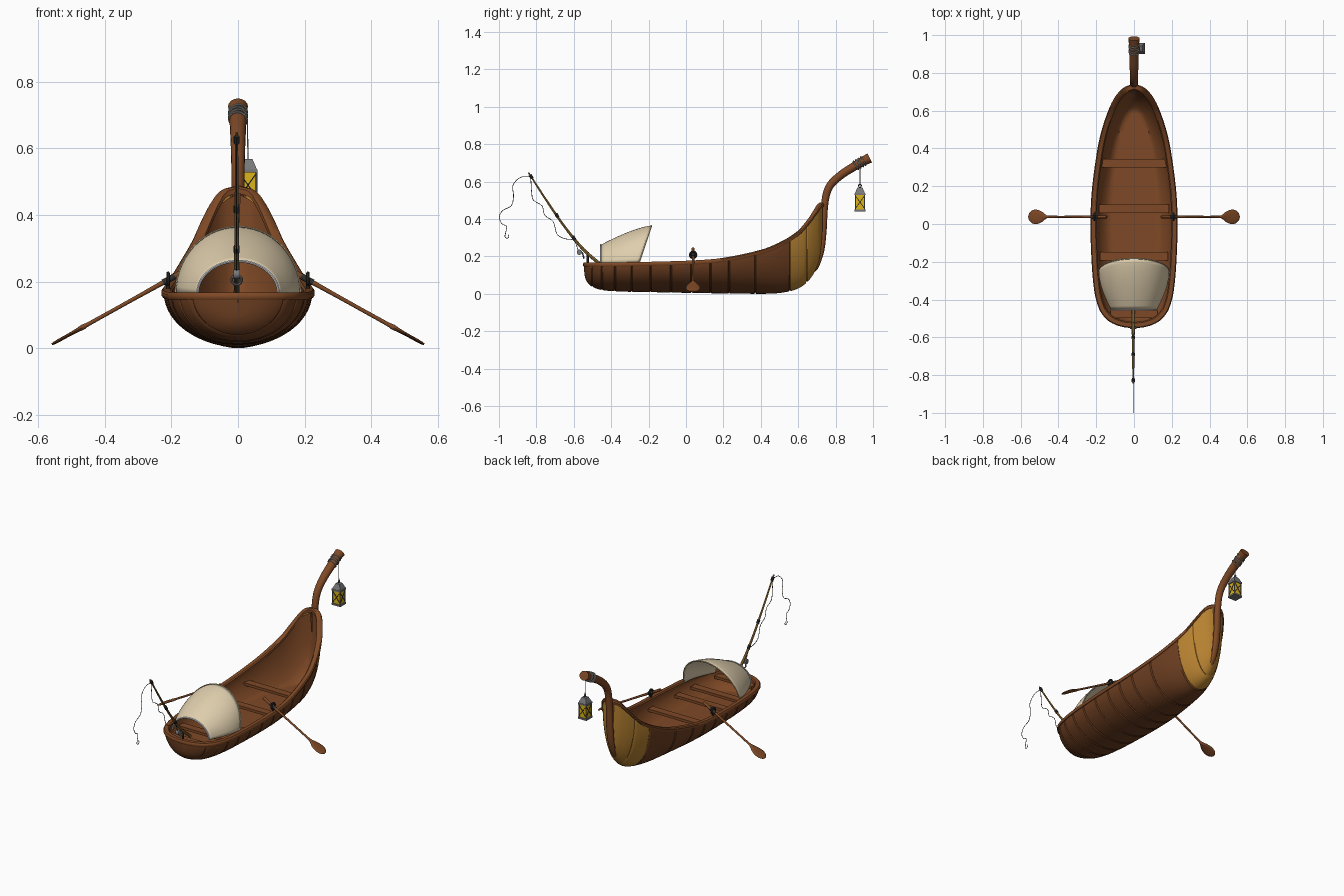
import bpy, bmesh, math
from mathutils import Vector as V

if "Cube" in bpy.data.objects:
    bpy.data.objects.remove(bpy.data.objects["Cube"])

def mat(name, *c):
    m = bpy.data.materials.new(name)
    m.diffuse_color = (*c, 1)
    m.use_nodes = True
    m.node_tree.nodes["Principled BSDF"].inputs["Base Color"].default_value = m.diffuse_color
    return m

HULL = mat("hull brown", 0.15, 0.048, 0.015)
WOOD = mat("rail brown", 0.21, 0.066, 0.019)
GOLD = mat("gold panel", 0.47, 0.22, 0.03)
CLOTH = mat("beige cloth", 0.74, 0.62, 0.42)
WHITE = mat("white trim", 0.75, 0.75, 0.8)
DARK = mat("dark metal", 0.03, 0.028, 0.026)
GREY = mat("grey metal", 0.19, 0.19, 0.2)
GLASS = mat("yellow glass", 0.72, 0.46, 0.01)
ROPE = mat("grey rope", 0.33, 0.32, 0.3)
CANE = mat("cane", 0.36, 0.2, 0.045)

def make(name, bm, mats, flip=False, angle=40):
    bmesh.ops.recalc_face_normals(bm, faces=bm.faces)
    if flip:
        bmesh.ops.reverse_faces(bm, faces=bm.faces)
    me = bpy.data.meshes.new(name)
    bm.to_mesh(me)
    bm.free()
    for m in mats:
        me.materials.append(m)
    for p in me.polygons:
        p.use_smooth = True
    me.set_sharp_from_angle(angle=math.radians(angle))
    ob = bpy.data.objects.new(name, me)
    bpy.context.collection.objects.link(ob)
    return ob

def loft(rows, ring=False, loop=False, caps=False):
    bm = bmesh.new()
    vs = [[bm.verts.new(p) for p in r] for r in rows]
    n, k = len(vs), len(vs[0])
    for i in range(n if loop else n - 1):
        a, b = vs[i], vs[(i + 1) % n]
        for j in range(k if ring else k - 1):
            j2 = (j + 1) % k
            bm.faces.new((a[j], a[j2], b[j2], b[j]))
    if caps:
        bm.faces.new(vs[0])
        bm.faces.new(vs[-1])
    return bm

def interp(tab, y):
    """Smooth lookup of a table of rows keyed on the first column."""
    i = max(k for k in range(len(tab) - 1) if tab[k][0] <= y or k == 0)
    a, b = tab[i], tab[i + 1]
    p, q = tab[max(i - 1, 0)], tab[min(i + 2, len(tab) - 1)]
    h = b[0] - a[0]
    t = min(max((y - a[0]) / h, 0), 1)
    out = []
    for c in range(1, len(a)):
        m0 = (b[c] - p[c]) / (b[0] - p[0]) * h
        m1 = (q[c] - a[c]) / (q[0] - a[0]) * h
        out.append((2*t**3 - 3*t*t + 1) * a[c] + (t**3 - 2*t*t + t) * m0
                   + (3*t*t - 2*t**3) * b[c] + (t**3 - t*t) * m1)
    return out

def smooth(pts, sub=5):
    tab = [(i, *p) for i, p in enumerate(pts)]
    return [interp(tab, i / sub) for i in range((len(pts) - 1) * sub + 1)]

def sweep(name, pts, m, ref=(1, 0, 0), sides=12, sub=5):
    """Tube; each point is x, y, z, radius along ref, radius across."""
    rows, s = [], smooth(pts, sub)
    P = [V(q[:3]) for q in s]
    for i, q in enumerate(s):
        t = (P[min(i + 1, len(P) - 1)] - P[max(i - 1, 0)]).normalized()
        n1 = V(ref)
        n1 = (n1 - t * n1.dot(t)).normalized()
        n2 = t.cross(n1)
        rows.append([P[i] + n1 * q[3] * math.cos(a) + n2 * q[4] * math.sin(a)
                     for a in (2 * math.pi * k / sides for k in range(sides))])
    return make(name, loft(rows, ring=True, caps=True), [m])

def bar(name, p, q, r, m, sides=6):
    ref = (1, 0, 0) if abs(p[0] - q[0]) < 1e-4 else (0, 1, 0)
    return sweep(name, [(*p, r, r), (*q, r, r)], m, ref, sides, 1)

def box(name, c, s, m, top=1.0):
    rows = [[(c[0] + sx * s[0] / 2 * f, c[1] + sy * s[1] / 2 * f, c[2] + dz * s[2] / 2)
             for sx, sy in ((-1, -1), (1, -1), (1, 1), (-1, 1))] for dz, f in ((-1, 1), (1, top))]
    return make(name, loft(rows, ring=True, caps=True), [m])

def torus(name, c, axis, R, r, m):
    ax = V(axis).normalized()
    u = ax.orthogonal().normalized()
    w = ax.cross(u)
    rows = []
    for i in range(24):
        d = u * math.cos(i * math.pi / 12) + w * math.sin(i * math.pi / 12)
        rows.append([V(c) + d * (R + r * math.cos(k * math.pi / 4)) + ax * r * math.sin(k * math.pi / 4)
                     for k in range(8)])
    return make(name, loft(rows, ring=True, loop=True), [m])

# hull stations: y, half width, keel height, rim height
ST = [(-0.545, 0, 0.125, 0.165), (-0.54, 0.05, 0.088, 0.165), (-0.525, 0.1, 0.058, 0.165),
      (-0.5, 0.14, 0.037, 0.165), (-0.45, 0.177, 0.02, 0.165), (-0.35, 0.204, 0.012, 0.166),
      (-0.15, 0.22, 0.008, 0.17), (0.05, 0.223, 0.004, 0.177), (0.2, 0.214, 0.002, 0.19),
      (0.4, 0.186, 0, 0.232), (0.5, 0.163, 0.004, 0.27), (0.6, 0.129, 0.028, 0.33),
      (0.66, 0.1, 0.075, 0.395), (0.7, 0.07, 0.14, 0.45), (0.72, 0.044, 0.2, 0.475), (0.735, 0.006, 0.32, 0.485)]
SEAMS = (-0.5, -0.45, -0.38, -0.29, -0.19, -0.08, 0.03, 0.13, 0.23, 0.37, 0.555, 0.645)
ys = [a[0] + (b[0] - a[0]) * k / 4 for a, b in zip(ST, ST[1:]) for k in range(4)] + [0.735]
seamed = sorted([(y, 1.0) for y in ys if min(abs(y - s) for s in SEAMS) > 0.006]
                + [(s + d, f) for s in SEAMS for d, f in ((-0.005, 1.0), (0, 0.972), (0.005, 1.0))])
ANG = [math.pi * k / 28 for k in range(29)]

# outer hull with grooved bands and golden bow
rows = []
for y, f in seamed:
    w, zb, zt = interp(ST, y)
    rows.append([(max(w, 0.001) * f * math.cos(a), y, zt - 0.006 - (zt - 0.006 - zb) * f * math.sin(a)) for a in ANG])
bm = loft(rows)
for fc in bm.faces:
    c = fc.calc_center_median()
    fc.material_index = int(c.y > 0.555 and not (c.y > 0.71 and abs(c.x) < 0.022))
make("hull", bm, [HULL, GOLD], angle=30)

# inner shell with flat floor
rows = []
for y in ys:
    w, zb, zt = interp(ST, y)
    yi = 0.095 + (y - 0.095) * 0.965
    zi = interp(ST, yi)[2] - 0.005
    rows.append([(max(w, 0.001) * 0.9 * math.cos(a), yi,
                  max(zi - (zi - zb - 0.025) * math.sin(a), 0.065)) for a in ANG])
make("inner_hull", loft(rows), [WOOD], flip=True)

# rim rail around the whole opening
side = [(max(interp(ST, y)[0], 0.0), y, interp(ST, y)[2]) for y in ys]
path = [V(p) for p in side[1:]] + [V((-x, y, z)) for x, y, z in reversed(side[1:])]
rows = []
for i, p in enumerate(path):
    t = path[(i + 1) % len(path)] - path[i - 1]
    n = V((t.y, -t.x, 0)).normalized()
    rows.append([p + n * o + V((0, 0, h)) for o, h in
                 ((0.003, -0.02), (0.007, -0.014), (0.007, -0.004), (0.002, 0.002), (-0.02, 0.002), (-0.026, -0.004), (-0.026, -0.02))])
make("rim_rail", loft(rows, ring=True, loop=True), [WOOD])

# seats
for y, w, z in ((0.322, 0.35, 0.14), (0.08, 0.37, 0.13), (-0.17, 0.36, 0.12), (-0.31, 0.34, 0.12), (-0.475, 0.25, 0.135)):
    box("seat", (0, y, z), (w, 0.045, 0.016), WOOD)

# stem and curved neck
sweep("neck", [(0, 0.675, 0.11, 0.006, 0.006), (0, 0.70, 0.15, 0.016, 0.012), (0, 0.725, 0.235, 0.02, 0.015),
               (0, 0.737, 0.34, 0.021, 0.015), (0, 0.74, 0.45, 0.02, 0.018), (0, 0.75, 0.53, 0.02, 0.02),
               (0, 0.775, 0.585, 0.021, 0.021), (0, 0.83, 0.636, 0.023, 0.022), (0, 0.89, 0.675, 0.025, 0.023),
               (0, 0.94, 0.705, 0.026, 0.024), (0, 0.982, 0.726, 0.03, 0.027)], WOOD, sides=16)
for k in range(4):
    torus("neck_rope", (0, 0.908 + 0.013 * k, 0.687 + 0.0075 * k), (0.1 * (-1) ** k, 0.86, 0.5), 0.0265, 0.0035, ROPE)

# hanging lantern
lx, ly, h = 0.03, 0.93, 0.025
bar("lantern_string", (0.028, ly, 0.69), (lx, ly, 0.575), 0.002, ROPE)
torus("lantern_ring", (lx, ly, 0.578), (1, 0, 0), 0.008, 0.002, DARK)
box("lantern_base", (lx, ly, 0.445), (0.058, 0.058, 0.01), GREY)
box("lantern_glass", (lx, ly, 0.49), (0.046, 0.046, 0.08), GLASS)
box("lantern_cap_edge", (lx, ly, 0.532), (0.058, 0.058, 0.01), GREY)
box("lantern_cap", (lx, ly, 0.5525), (0.054, 0.054, 0.031), GREY, 0.5)
for s in (-1, 1):
    for t in (-1, 1):
        bar("lantern_post", (lx + s * h, ly + t * h, 0.45), (lx + s * h, ly + t * h, 0.53), 0.003, GREY)
        za, zc = (0.455, 0.525) if t > 0 else (0.525, 0.455)
        bar("lantern_brace", (lx + s * h, ly - h, za), (lx + s * h, ly + h, zc), 0.002, DARK)
        bar("lantern_brace", (lx - h, ly + s * h, za), (lx + h, ly + s * h, zc), 0.002, DARK)

# oars with locks
for s in (-1, 1):
    prof = ((0.145, 0.008, 0.008), (0.19, 0.008, 0.008), (0.3, 0.006, 0.006), (0.44, 0.006, 0.006), (0.465, 0.01, 0.008),
            (0.485, 0.026, 0.006), (0.51, 0.037, 0.005), (0.535, 0.036, 0.005), (0.553, 0.022, 0.004), (0.559, 0.006, 0.003))
    sweep("oar", [(s * x, 0.038, 0.208 - (x - 0.205) * 0.555, a, b) for x, a, b in prof], WOOD, (0, 1, 0), 12, 3)
    torus("oar_lock", (s * 0.21, 0.038, 0.208), (1, 0, 0), 0.017, 0.0055, DARK)
    bar("oar_lock_pin", (s * 0.21, 0.038, 0.165), (s * 0.21, 0.038, 0.192), 0.006, DARK, 8)
    bar("oar_collar", (s * 0.19, 0.038, 0.2163), (s * 0.225, 0.038, 0.1969), 0.01, DARK, 10)

# cloth canopy, arched and widening towards the middle
def arch(u, a):
    w = 0.122 + 0.065 * math.sin(u * math.pi / 2)
    hh = 0.097 + 0.103 * (1 - (1 - u) ** 1.4)
    yb = -0.25 + 0.067 * math.sin(a)
    return (w * math.cos(a), -0.455 + (yb + 0.455) * u, 0.165 + hh * math.sin(a))
can = make("canopy", loft([[arch(k / 12, a) for a in ANG] for k in range(13)]), [CLOTH])
sol = can.modifiers.new("thickness", "SOLIDIFY")
sol.thickness = 0.005
sweep("canopy_front_trim", [(*arch(0, a), 0.004, 0.004) for a in ANG], WHITE, (0, 1, 0), 6, 1)
sweep("canopy_back_trim", [(*arch(1, a), 0.003, 0.003) for a in ANG], CLOTH, (0, 1, 0), 6, 1)

# fishing rod with reel, guides and lines
X = -0.004
rod = [(-0.455, 0.155, 0.009), (-0.55, 0.238, 0.008), (-0.65, 0.36, 0.0065), (-0.75, 0.505, 0.0055), (-0.842, 0.648, 0.004)]
sweep("fishing_rod", [(X, y, z, r, r) for y, z, r in rod], CANE, sides=8)
for y, z in ((-0.828, 0.626), (-0.69, 0.418), (-0.6, 0.297)):
    bar("rod_guide", (X, y - 0.006, z + 0.01), (X, y + 0.006, z - 0.01), 0.009, DARK, 8)
bar("rod_holder", (X, -0.525, 0.15), (X, -0.525, 0.222), 0.006, DARK, 8)
bar("reel", (-0.014, -0.57, 0.222), (0.006, -0.57, 0.222), 0.014, GREY, 14)
torus("reel_ring", (X, -0.55, 0.205), (0, 1, 0.3), 0.015, 0.004, GREY)
def line(name, yz):
    sweep(name, [(X, y, z, 0.0017, 0.0017) for y, z in yz], DARK, sides=5)
line("slack_line", [(-0.83, 0.62), (-0.825, 0.54), (-0.815, 0.5), (-0.77, 0.47), (-0.755, 0.42), (-0.71, 0.385),
                    (-0.69, 0.32), (-0.65, 0.295), (-0.6, 0.285), (-0.575, 0.23)])
line("cast_line", [(-0.83, 0.626), (-0.885, 0.622), (-0.925, 0.58), (-0.922, 0.52), (-0.935, 0.47), (-0.98, 0.445),
                   (-0.998, 0.41), (-0.985, 0.375), (-0.96, 0.36), (-0.965, 0.32)])
line("hook", [(-0.965, 0.325), (-0.968, 0.305), (-0.958, 0.297), (-0.948, 0.304), (-0.95, 0.318)])
